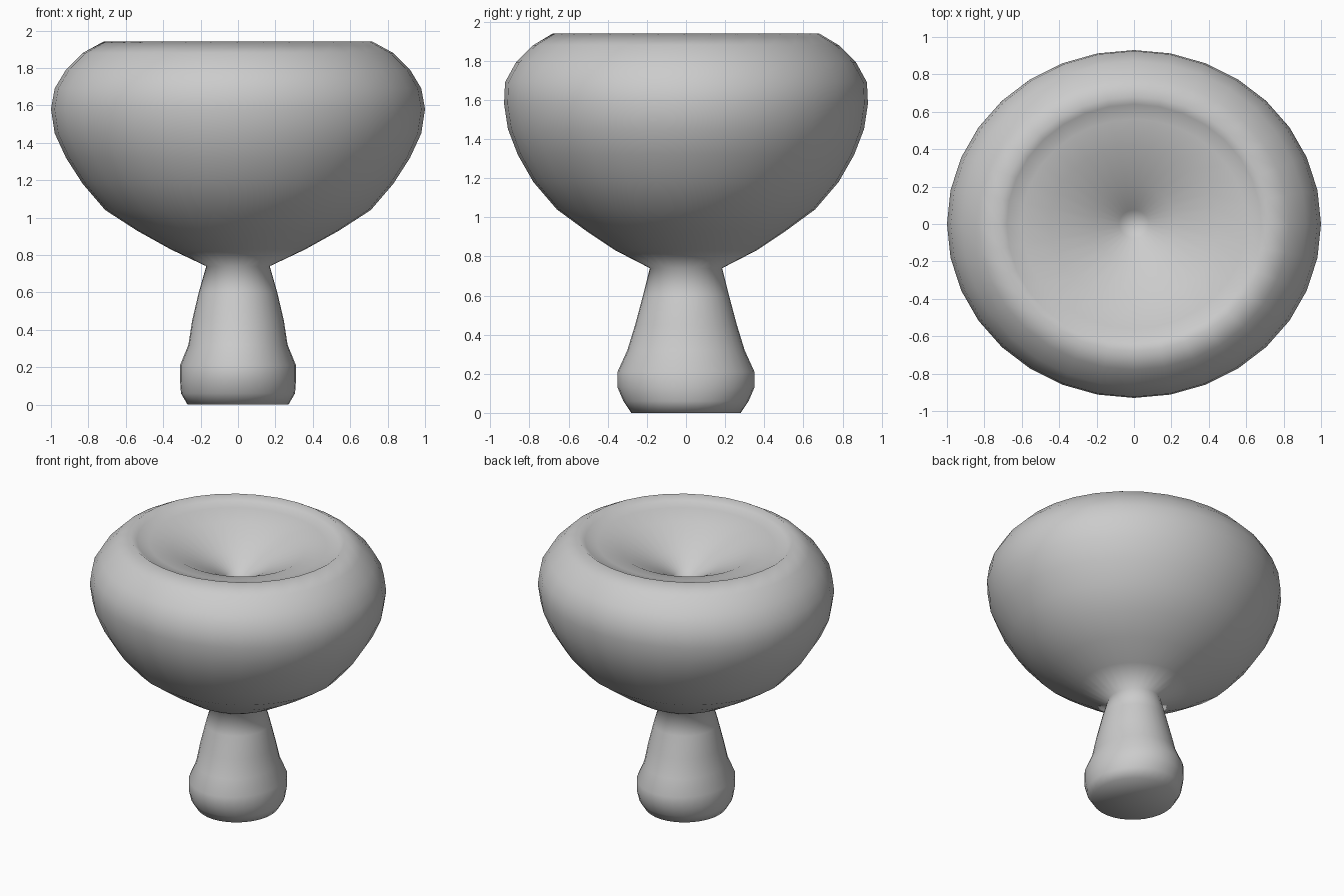
import bpy, bmesh
from math import cos, sin, tau

cube = bpy.data.objects.get("Cube")
if cube:
    bpy.data.objects.remove(cube, do_unlink=True)

SIDES = 32

grey = bpy.data.materials.new("plain grey")
grey.use_nodes = True
colour = (0.6, 0.6, 0.6, 1)
grey.diffuse_color = colour
grey.node_tree.nodes["Principled BSDF"].inputs["Base Color"].default_value = colour

# Oval cross-sections: half width, half depth, height
foot_and_stem = [
    (0.27, 0.28, 0.0), (0.305, 0.32, 0.06), (0.31, 0.35, 0.13),
    (0.31, 0.35, 0.21), (0.265, 0.30, 0.32), (0.245, 0.26, 0.45),
    (0.21, 0.22, 0.60), (0.17, 0.185, 0.74),
]
bowl_outside = [
    (0.36, 0.36, 0.83), (0.54, 0.51, 0.93), (0.71, 0.66, 1.04),
    (0.83, 0.78, 1.18), (0.92, 0.86, 1.32), (0.98, 0.91, 1.45),
    (1.0, 0.93, 1.58), (0.98, 0.925, 1.69), (0.92, 0.87, 1.79),
    (0.83, 0.78, 1.88), (0.72, 0.68, 1.94),
]
bowl_inside = [
    (0.68, 0.64, 1.91), (0.60, 0.56, 1.895), (0.45, 0.42, 1.86),
    (0.22, 0.21, 1.75), (0.08, 0.075, 1.67),
]


def lathe(name, rings, bottom_z, top_z):
    """Skin a stack of oval rings and close both ends with fans."""
    bm = bmesh.new()
    loops = [[bm.verts.new((rx * cos(tau * i / SIDES), ry * sin(tau * i / SIDES), z))
              for i in range(SIDES)] for rx, ry, z in rings]
    low, high = bm.verts.new((0, 0, bottom_z)), bm.verts.new((0, 0, top_z))
    for i in range(SIDES):
        j = (i + 1) % SIDES
        for a, b in zip(loops, loops[1:]):
            bm.faces.new((a[i], a[j], b[j], b[i]))
        bm.faces.new((low, loops[0][j], loops[0][i]))
        bm.faces.new((high, loops[-1][i], loops[-1][j]))
    for face in bm.faces:
        face.smooth = True
    mesh = bpy.data.meshes.new(name)
    bm.to_mesh(mesh)
    bm.free()
    mesh.materials.append(grey)
    obj = bpy.data.objects.new(name, mesh)
    bpy.context.collection.objects.link(obj)
    return obj


# Bowl, stem and foot form one continuous smooth skin
lathe("footed_bowl", foot_and_stem + bowl_outside + bowl_inside, 0.0, 1.60)
